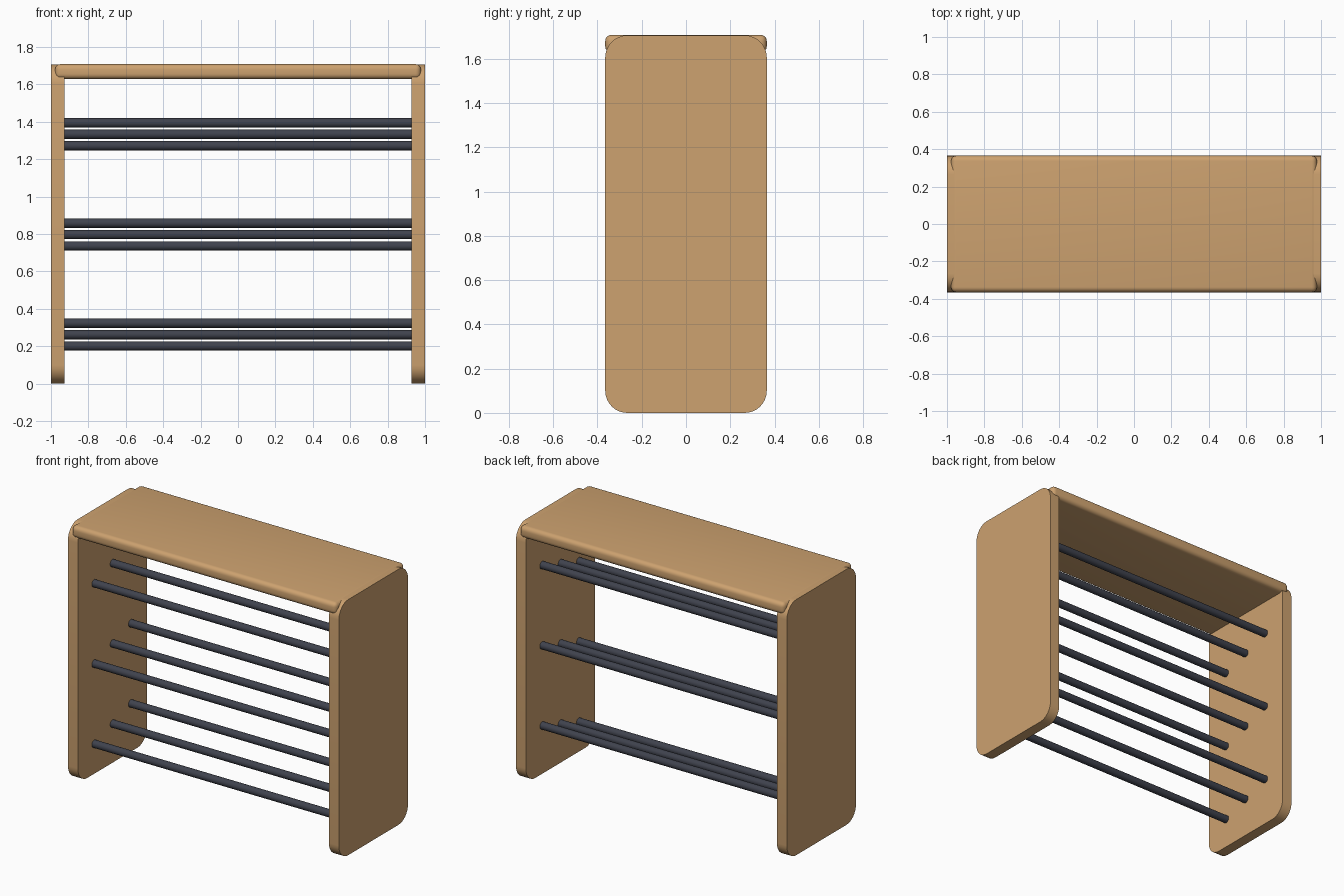
import bpy, bmesh
from math import radians
from mathutils import Matrix

cube = bpy.data.objects.get("Cube")
if cube:
    bpy.data.objects.remove(cube, do_unlink=True)

HEIGHT, DEPTH, THICK = 1.706, 0.73, 0.073
INNER = 1 - THICK


def material(name, rgb):
    mat = bpy.data.materials.new(name)
    mat.use_nodes = True
    mat.diffuse_color = (*rgb, 1)
    mat.node_tree.nodes["Principled BSDF"].inputs["Base Color"].default_value = (*rgb, 1)
    return mat


wood = material("warm_wood", (0.61, 0.36, 0.16))
metal = material("dark_metal", (0.05, 0.055, 0.075))


def finish(bm, name, mat, location):
    mesh = bpy.data.meshes.new(name)
    bm.to_mesh(mesh)
    bm.free()
    obj = bpy.data.objects.new(name, mesh)
    obj.location = location
    mesh.materials.append(mat)
    bpy.context.collection.objects.link(obj)
    bpy.ops.object.select_all(action='DESELECT')
    obj.select_set(True)
    bpy.context.view_layer.objects.active = obj
    bpy.ops.object.shade_smooth_by_angle(angle=radians(35))


def rounded_box(name, size, location, radius, segments, only_x=False):
    """Box with rounded edges; only_x rounds just the edges running along x."""
    bm = bmesh.new()
    bmesh.ops.create_cube(bm, size=1)
    bmesh.ops.scale(bm, vec=size, verts=bm.verts)
    edges = [e for e in bm.edges
             if not only_x or abs(e.verts[0].co.x - e.verts[1].co.x) > 0.01]
    bmesh.ops.bevel(bm, geom=edges, offset=radius, segments=segments,
                    profile=0.5, affect='EDGES')
    finish(bm, name, wood, location)


def rod(name, y, z):
    bm = bmesh.new()
    bmesh.ops.create_cone(bm, cap_ends=True, segments=20, radius1=0.025, radius2=0.025,
                          depth=2 * INNER + 0.02, matrix=Matrix.Rotation(radians(90), 4, 'Y'))
    finish(bm, name, metal, (0, y, z))


# Side panels with rounded corners
for side, sign in (("left", 1), ("right", -1)):
    rounded_box(side + "_side_panel", (THICK, DEPTH, HEIGHT),
                (sign * (1 - THICK / 2), 0, HEIGHT / 2), 0.1, 8, only_x=True)

# Top board with soft edges, let into the side panels
rounded_box("top_board", (1.956, DEPTH, 0.08), (0, 0, HEIGHT - 0.038), 0.028, 5)

# Three shelves of three rods, each shelf rising towards the back
for shelf, z in zip(("lower", "middle", "upper"), (0.262, 0.797, 1.333)):
    for place, step in (("front", -1), ("centre", 0), ("back", 1)):
        rod(f"{shelf}_shelf_{place}_rod", step * 0.193, z + step * 0.061)
